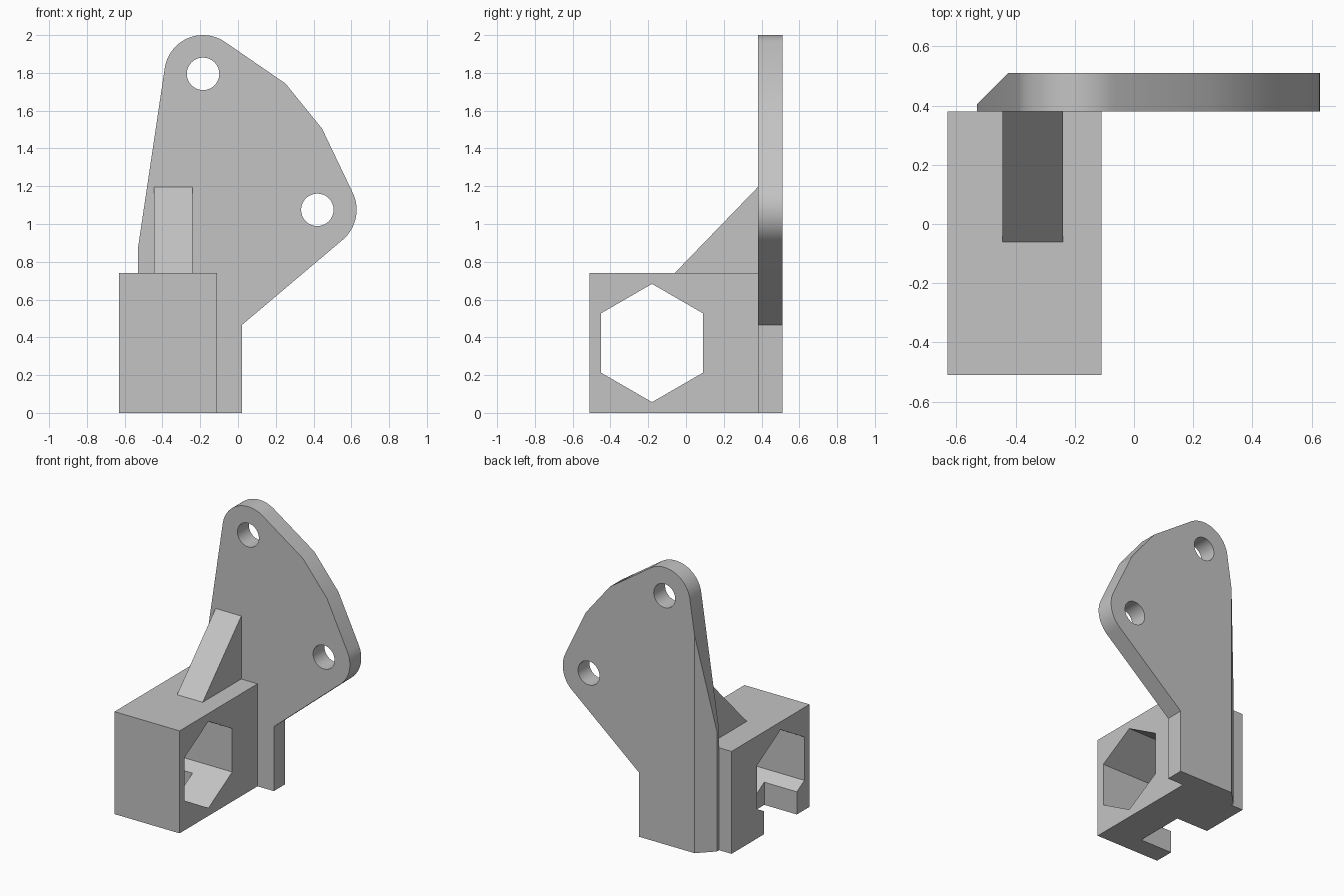
import bpy, bmesh
from math import cos, sin, radians
from mathutils import Vector

cube = bpy.data.objects.get("Cube")
if cube:
    bpy.data.objects.remove(cube, do_unlink=True)

grey = bpy.data.materials.new("light grey")
grey.use_nodes = True
colour = (0.55, 0.55, 0.55, 1)
grey.diffuse_color = colour
grey.node_tree.nodes["Principled BSDF"].inputs["Base Color"].default_value = colour


def prism(name, outline, axis, start, end, chamfer=None):
    """Extrude a 2D outline: (y, z) points along x, or (x, z) points along y."""
    def place(p, d):
        return (d, p[0], p[1]) if axis == "x" else (p[0], d, p[1])
    bm = bmesh.new()
    face = bm.faces.new([bm.verts.new(place(p, start)) for p in outline])
    new = bmesh.ops.extrude_face_region(bm, geom=[face])["geom"]
    shift = Vector(place((0, 0), end - start))
    bmesh.ops.translate(bm, vec=shift, verts=[v for v in new if isinstance(v, bmesh.types.BMVert)])
    if chamfer:
        co, normal = chamfer
        geom = bm.verts[:] + bm.edges[:] + bm.faces[:]
        cut = bmesh.ops.bisect_plane(bm, geom=geom, plane_co=co, plane_no=normal, clear_outer=True)
        edges = [e for e in cut["geom_cut"] if isinstance(e, bmesh.types.BMEdge)]
        bmesh.ops.holes_fill(bm, edges=[e for e in edges if e.is_boundary])
    bmesh.ops.recalc_face_normals(bm, faces=bm.faces)
    mesh = bpy.data.meshes.new(name)
    bm.to_mesh(mesh)
    bm.free()
    mesh.materials.append(grey)
    obj = bpy.data.objects.new(name, mesh)
    bpy.context.collection.objects.link(obj)
    return obj


def arc(centre, radius, a0, a1, steps):
    angles = [radians(a0 + (a1 - a0) * i / steps) for i in range(steps + 1)]
    return [(centre[0] + radius * cos(a), centre[1] + radius * sin(a)) for a in angles]


def rect(x0, x1, z0, z1):
    return [(x0, z0), (x1, z0), (x1, z1), (x0, z1)]


def carve(target, cutters):
    """Subtract the cutters, apply the result and drop the cutters."""
    bpy.context.view_layer.objects.active = target
    for cutter in cutters:
        cutter.hide_render = True
        mod = target.modifiers.new("cut", "BOOLEAN")
        mod.operation = "DIFFERENCE"
        mod.solver = "EXACT"
        mod.object = cutter
        bpy.ops.object.modifier_apply(modifier=mod.name)
        bpy.data.objects.remove(cutter, do_unlink=True)


# Socket block with a hexagonal bore and a slot below it on the outer half
block = prism("socket_block", rect(-0.51, 0.38, 0, 0.74), "x", -0.63, -0.11)
hexagon = arc((-0.18, 0.37), 0.313, 30, 330, 5)
carve(block, [
    prism("bore_cutter", hexagon, "x", -0.8, 0.1),
    prism("slot_cutter", rect(-0.365, 0.01, -0.1, 0.3), "x", -0.8, -0.37),
])

# Mounting plate with two rounded lobes and a chamfered rear edge
top_hole, side_hole = (-0.185, 1.795), (0.42, 1.075)
outline = [(-0.53, 0), (0.02, 0), (0.02, 0.465)]
outline += arc(side_hole, 0.208, -49.5, 25.8, 16)
outline += [(0.445, 1.505), (0.252, 1.743)]
outline += arc(top_hole, 0.205, 54.3, 171.7, 24)
outline += [(-0.53, 0.87)]
plate = prism("mounting_plate", outline, "y", 0.38, 0.51,
              chamfer=((-0.425, 0.51, 0), (-1, 1, 0)))
carve(plate, [prism("hole_cutter", arc(c, 0.086, 0, 348.75, 31), "y", 0.2, 0.7)
              for c in (top_hole, side_hole)])

# Triangular rib bracing the plate against the block
prism("gusset_rib", [(-0.06, 0.74), (0.38, 0.74), (0.38, 1.195)], "x", -0.445, -0.24)

# Smooth the curved edges of the plate only
bpy.ops.object.select_all(action="DESELECT")
plate.select_set(True)
bpy.context.view_layer.objects.active = plate
bpy.ops.object.shade_smooth_by_angle(angle=radians(30))
